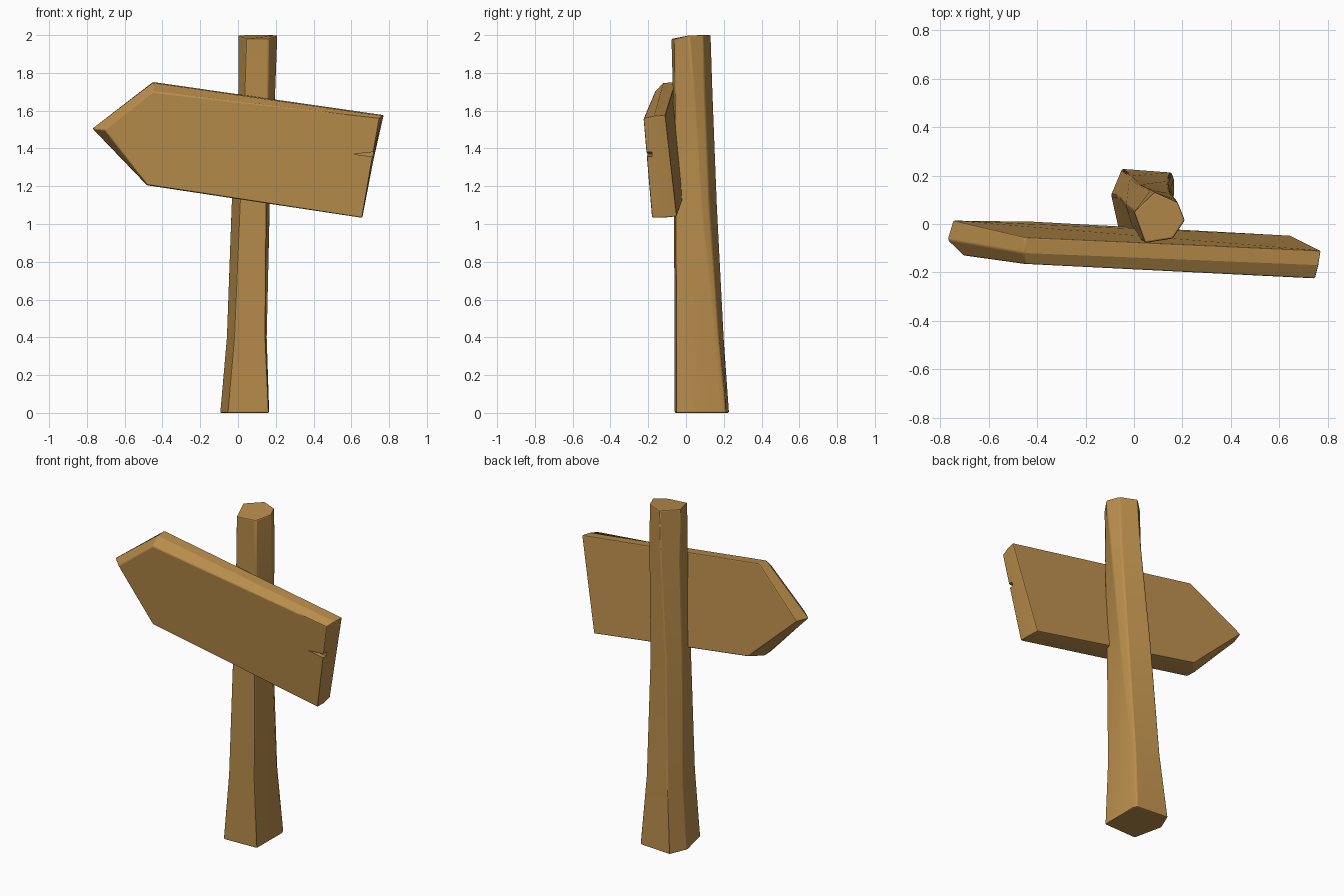
import bpy, bmesh

if "Cube" in bpy.data.objects:
    bpy.data.objects.remove(bpy.data.objects["Cube"])

wood = bpy.data.materials.new("brown wood")
wood.diffuse_color = (0.48, 0.265, 0.07, 1)
wood.use_nodes = True
wood.node_tree.nodes["Principled BSDF"].inputs["Base Color"].default_value = wood.diffuse_color


def loft(name, rings):
    """Join matching rings of points into a closed solid."""
    bm = bmesh.new()
    rows = [[bm.verts.new(p) for p in ring] for ring in rings]
    n = len(rows[0])
    for a, b in zip(rows, rows[1:]):
        for i in range(n):
            j = (i + 1) % n
            bm.faces.new((a[i], a[j], b[j], b[i]))
    bm.faces.new(rows[0])
    bm.faces.new(rows[-1])
    bmesh.ops.recalc_face_normals(bm, faces=bm.faces)
    mesh = bpy.data.meshes.new(name)
    bm.to_mesh(mesh)
    bm.free()
    mesh.materials.append(wood)
    ob = bpy.data.objects.new(name, mesh)
    bpy.context.collection.objects.link(ob)
    return ob


def soften(ob, width):
    """Slightly worn edges."""
    m = ob.modifiers.new("worn edges", 'BEVEL')
    m.width = width
    m.segments = 2
    m.limit_method = 'ANGLE'
    m.angle_limit = 0.5


def smooth(ob):
    bpy.ops.object.select_all(action='DESELECT')
    ob.select_set(True)
    bpy.context.view_layer.objects.active = ob
    bpy.ops.object.shade_smooth_by_angle(angle=0.45)


# Post: six-sided rough trunk, flared at the foot and leaning slightly
sections = [
    (0.0, [(-.095, .12), (-.055, -.06), (.163, -.052), (.165, .185), (.155, .213), (-.05, .228)]),
    (0.4, [(-.06, .11), (-.02, -.06), (.145, -.052), (.152, .15), (.14, .175), (-.015, .20)]),
    (1.1, [(-.035, .08), (.01, -.065), (.15, -.055), (.168, .08), (.15, .125), (.02, .165)]),
    (1.7, [(0, .055), (.035, -.07), (.16, -.058), (.198, .04), (.175, .1), (.07, .142)]),
    (2.0, [(0, .05), (.045, -.078), (.16, -.06), (.21, .015), (.18, .09), (.085, .132)]),
]
rings = [[(x, y, z) for x, y in pts] for z, pts in sections]
rings[-1] = [(x, y, 1.98 if y < -.03 else 2.0) for x, y, z in rings[-1]]
post = loft("post", rings)
soften(post, 0.007)

# Arrow board: tip, top left, top right, bottom right, bottom left
board = loft("arrow_board", [
    [(-.705, -.13, 1.50), (-.455, -.165, 1.70), (.748, -.225, 1.56), (.657, -.18, 1.033), (-.482, -.125, 1.207)],
    [(-.772, -.066, 1.505), (-.452, -.12, 1.747), (.762, -.17, 1.572), (.658, -.115, 1.033), (-.482, -.06, 1.205)],
    [(-.748, .015, 1.51), (-.45, -.055, 1.752), (.772, -.11, 1.577), (.648, -.048, 1.04), (-.42, .01, 1.21)],
])
soften(board, 0.006)

# Crack cut into the blunt end of the board
tri = [(.61, 1.37), (.80, 1.39), (.80, 1.345)]
cutter = loft("crack_cutter", [[(x, y, z) for x, z in tri] for y in (-.26, -.18)])
cut = board.modifiers.new("crack", 'BOOLEAN')
cut.object = cutter
cut.operation = 'DIFFERENCE'
cut.solver = 'EXACT'
cutter.hide_render = True

# Bake the modifiers, drop the cutter and shade
for ob in (post, board):
    smooth(ob)
    for m in list(ob.modifiers):
        if m.type in {'BEVEL', 'BOOLEAN'}:
            bpy.ops.object.modifier_apply(modifier=m.name)
    smooth(ob)
bpy.data.objects.remove(cutter)
